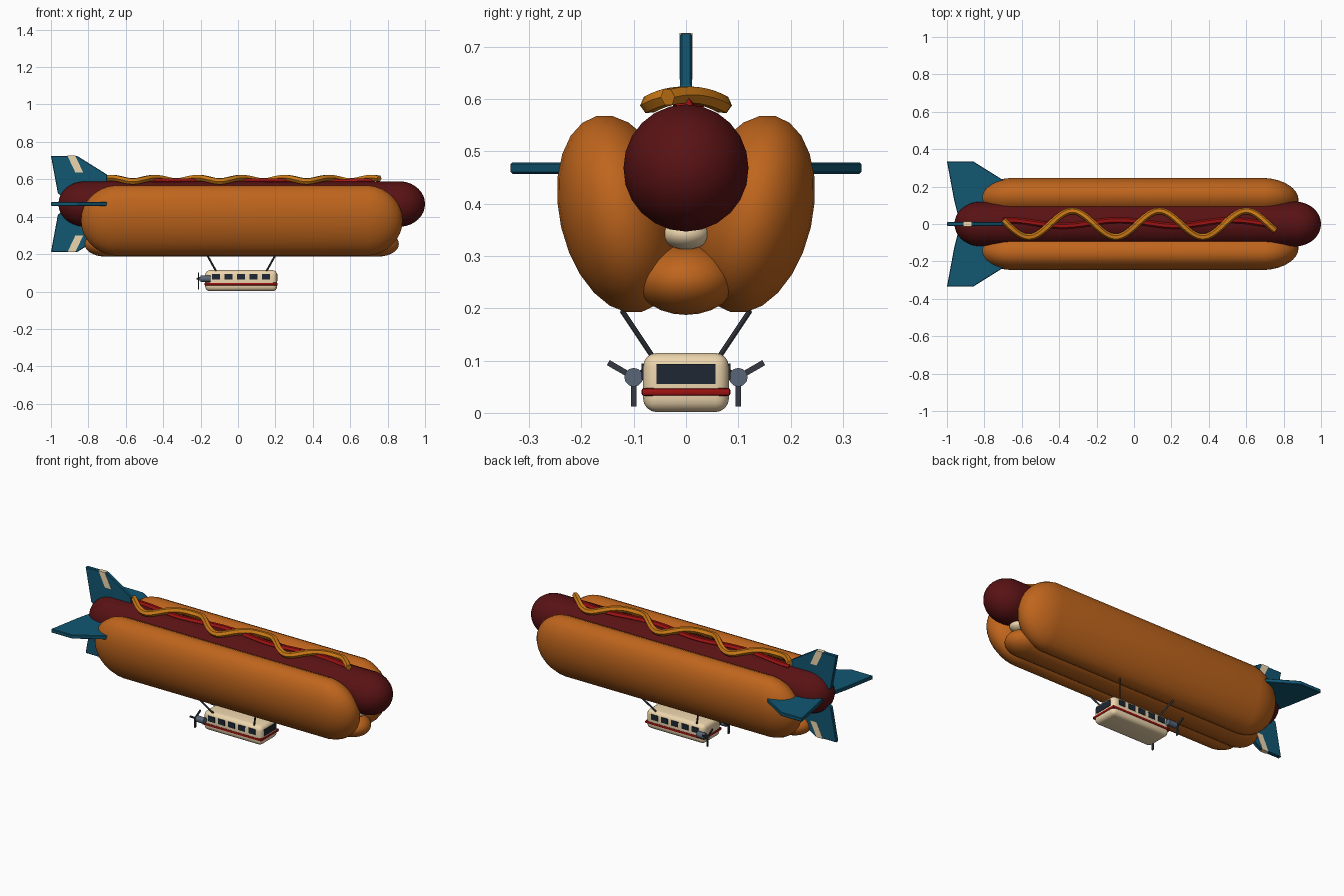
import bpy
import bmesh
import math
from mathutils import Matrix, Vector

cube = bpy.data.objects.get("Cube")
if cube:
    bpy.data.objects.remove(cube, do_unlink=True)


def material(name, colour):
    mat = bpy.data.materials.new(name)
    mat.use_nodes = True
    mat.diffuse_color = (*colour, 1)
    mat.node_tree.nodes["Principled BSDF"].inputs["Base Color"].default_value = (*colour, 1)
    return mat


BUN = material("bun", (0.52, 0.13, 0.012))
SAUSAGE = material("sausage", (0.1, 0.006, 0.007))
MUSTARD = material("mustard", (0.62, 0.2, 0.008))
KETCHUP = material("ketchup", (0.35, 0.006, 0.006))
TEAL = material("teal", (0.006, 0.095, 0.17))
CREAM = material("cream", (0.85, 0.67, 0.42))
GLASS = material("glass", (0.013, 0.02, 0.032))
STEEL = material("steel", (0.1, 0.13, 0.18))
DARK = material("dark_metal", (0.035, 0.04, 0.05))


def add(name, bm, mat, smooth=None):
    bmesh.ops.recalc_face_normals(bm, faces=bm.faces)
    mesh = bpy.data.meshes.new(name)
    bm.to_mesh(mesh)
    bm.free()
    mesh.materials.append(mat)
    obj = bpy.data.objects.new(name, mesh)
    bpy.context.collection.objects.link(obj)
    if smooth:
        bpy.ops.object.select_all(action="DESELECT")
        obj.select_set(True)
        bpy.context.view_layer.objects.active = obj
        bpy.ops.object.shade_smooth_by_angle(angle=math.radians(smooth))
    return obj


def capsule(name, x0, x1, centre, radii, cap, mat, tilt=0):
    """Stretched ellipsoid along x; the odd ring count leaves a straight middle band."""
    bm = bmesh.new()
    bmesh.ops.create_uvsphere(bm, u_segments=24, v_segments=17, radius=1)
    bm.transform(Matrix.Rotation(math.pi / 2, 4, "Y"))
    half = (x1 - x0) / 2 - cap
    for v in bm.verts:
        v.co = Vector((v.co.x * cap + math.copysign(half, v.co.x),
                       v.co.y * radii[0], v.co.z * radii[1]))
    bm.transform(Matrix.Translation(((x0 + x1) / 2, *centre)) @ Matrix.Rotation(tilt, 4, "X"))
    return add(name, bm, mat, 60)


def box(name, centre, size, mat, bevel=0, segments=3):
    bm = bmesh.new()
    bmesh.ops.create_cube(bm, size=1)
    bm.transform(Matrix.Translation(centre) @ Matrix.Diagonal((*size, 1)))
    if bevel:
        bmesh.ops.bevel(bm, geom=bm.edges[:], offset=bevel, segments=segments,
                        profile=0.5, affect="EDGES")
    return add(name, bm, mat, 40)


def rod(name, a, b, radius, mat, sides=8, end_radius=None):
    a, b = Vector(a), Vector(b)
    bm = bmesh.new()
    bmesh.ops.create_cone(bm, cap_ends=True, segments=sides, radius1=radius,
                          radius2=radius if end_radius is None else end_radius,
                          depth=(b - a).length)
    turn = (b - a).to_track_quat("Z", "Y").to_matrix().to_4x4()
    bm.transform(Matrix.Translation((a + b) / 2) @ turn)
    return add(name, bm, mat, 50)


def plate(name, outline, thickness, angle, origin_z, mat, bevel=0):
    """Flat x/z outline extruded along y, turned about the x axis at origin_z."""
    bm = bmesh.new()
    face = bm.faces.new([bm.verts.new((x, -thickness / 2, z)) for x, z in outline])
    side = bmesh.ops.extrude_face_region(bm, geom=[face])["geom"]
    bmesh.ops.translate(bm, vec=(0, thickness, 0),
                        verts=[g for g in side if isinstance(g, bmesh.types.BMVert)])
    if bevel:
        bmesh.ops.bevel(bm, geom=bm.edges[:], offset=bevel, segments=1, affect="EDGES")
    bm.transform(Matrix.Translation((0, 0, origin_z)) @ Matrix.Rotation(angle, 4, "X"))
    return add(name, bm, mat)


def sauce(name, x0, x1, wave, ride, radius, mat):
    """Wavy tube hugging the top of the sausage."""
    curve = bpy.data.curves.new(name, "CURVE")
    curve.dimensions = "3D"
    curve.bevel_depth = radius
    curve.bevel_resolution = 1
    curve.use_fill_caps = True
    count = 72
    spline = curve.splines.new("POLY")
    spline.points.add(count - 1)
    for i, p in enumerate(spline.points):
        x = x0 + (x1 - x0) * i / (count - 1)
        y = wave(x)
        p.co = (x, y, AXIS + math.sqrt(ride ** 2 - y ** 2), 1)
    curve.materials.append(mat)
    obj = bpy.data.objects.new(name, curve)
    bpy.context.collection.objects.link(obj)
    bpy.ops.object.select_all(action="DESELECT")
    obj.select_set(True)
    bpy.context.view_layer.objects.active = obj
    bpy.ops.object.convert(target="MESH")
    bpy.ops.object.shade_smooth_by_angle(angle=math.radians(50))


# Sausage and bun envelope
AXIS = 0.468
capsule("sausage", -0.96, 1.0, (0, AXIS), (0.12, 0.122), 0.14, SAUSAGE)
for side, s in (("right", -1), ("left", 1)):
    capsule(f"bun_half_{side}", -0.84, 0.88, (s * 0.128, 0.38), (0.114, 0.193),
            0.2, BUN, -s * math.radians(12.9))
capsule("bun_base", -0.82, 0.86, (0, 0.254), (0.096, 0.067), 0.11, BUN)
capsule("bun_crumb", -0.8, 0.84, (0, 0.342), (0.046, 0.03), 0.05, CREAM)

# Sauces
sauce("mustard_wave", -0.7, 0.755,
      lambda x: 0.07 * math.cos(math.tau * (x + 0.33) / 0.465), 0.14, 0.018, MUSTARD)
sauce("ketchup_line", -0.7, 0.73,
      lambda x: 0.005 + 0.015 * math.cos(math.tau * (x - 0.52) / 0.6), 0.122, 0.016, KETCHUP)

# Tail fins, with cream stripes on the upright pair
FINS = (("top", 0, 0.257, 0), ("left", -90, 0.335, 1), ("bottom", 180, 0.257, 0),
        ("right", 90, 0.335, 1))
for name, degrees, tip, plain in FINS:
    angle = math.radians(degrees)
    outline = [(-1, tip), (-0.86, tip), (-0.7, tip - 0.1), (-0.7, 0.04),
               (-0.94, 0.04), (-0.963, tip - 0.2)]
    plate(f"fin_{name}", outline, 0.022, angle, AXIS, TEAL, 0.003)
    if not plain:
        stripe = [(-0.912, tip + 0.001), (-0.87, tip + 0.001),
                  (-0.828, tip - 0.088), (-0.87, tip - 0.088)]
        plate(f"fin_stripe_{name}", stripe, 0.025, angle, AXIS, CREAM)

# Gondola cabin
box("gondola_body", (0.017, 0, 0.058), (0.385, 0.164, 0.113), CREAM, 0.026, 4)
box("gondola_stripe", (0.017, 0, 0.04), (0.391, 0.17, 0.015), KETCHUP, 0.005, 2)
box("front_window", (0.209, 0, 0.074), (0.006, 0.112, 0.038), GLASS)
for side, s in (("right", -1), ("left", 1)):
    for i in range(5):
        box(f"side_window_{side}_{i + 1}", (-0.118 + i * 0.067, s * 0.082, 0.079),
            (0.044, 0.006, 0.031), GLASS)

    # Hanging struts
    for end, top_x, low_x in (("rear", -0.165, -0.115), ("front", 0.2, 0.15)):
        rod(f"strut_{end}_{side}", (top_x, s * 0.122, 0.195), (low_x, s * 0.062, 0.105),
            0.005, DARK)

    # Engine with three-bladed propeller
    y, z = s * 0.1, 0.068
    rod(f"engine_{side}", (-0.2, y, z), (-0.148, y, z), 0.018, STEEL, 12)
    rod(f"spinner_{side}", (-0.2, y, z), (-0.223, y, z), 0.011, STEEL, 12, 0.003)
    box(f"engine_mount_{side}", (-0.163, s * 0.083, z), (0.022, 0.03, 0.012), DARK)
    for i in range(3):
        blade = plate(f"blade_{side}_{i + 1}", [(-0.003, 0), (0.003, 0), (0.003, 0.056),
                      (-0.003, 0.056)], 0.011, math.pi + i * math.tau / 3, 0, DARK)
        blade.location = (-0.212, y, z)
